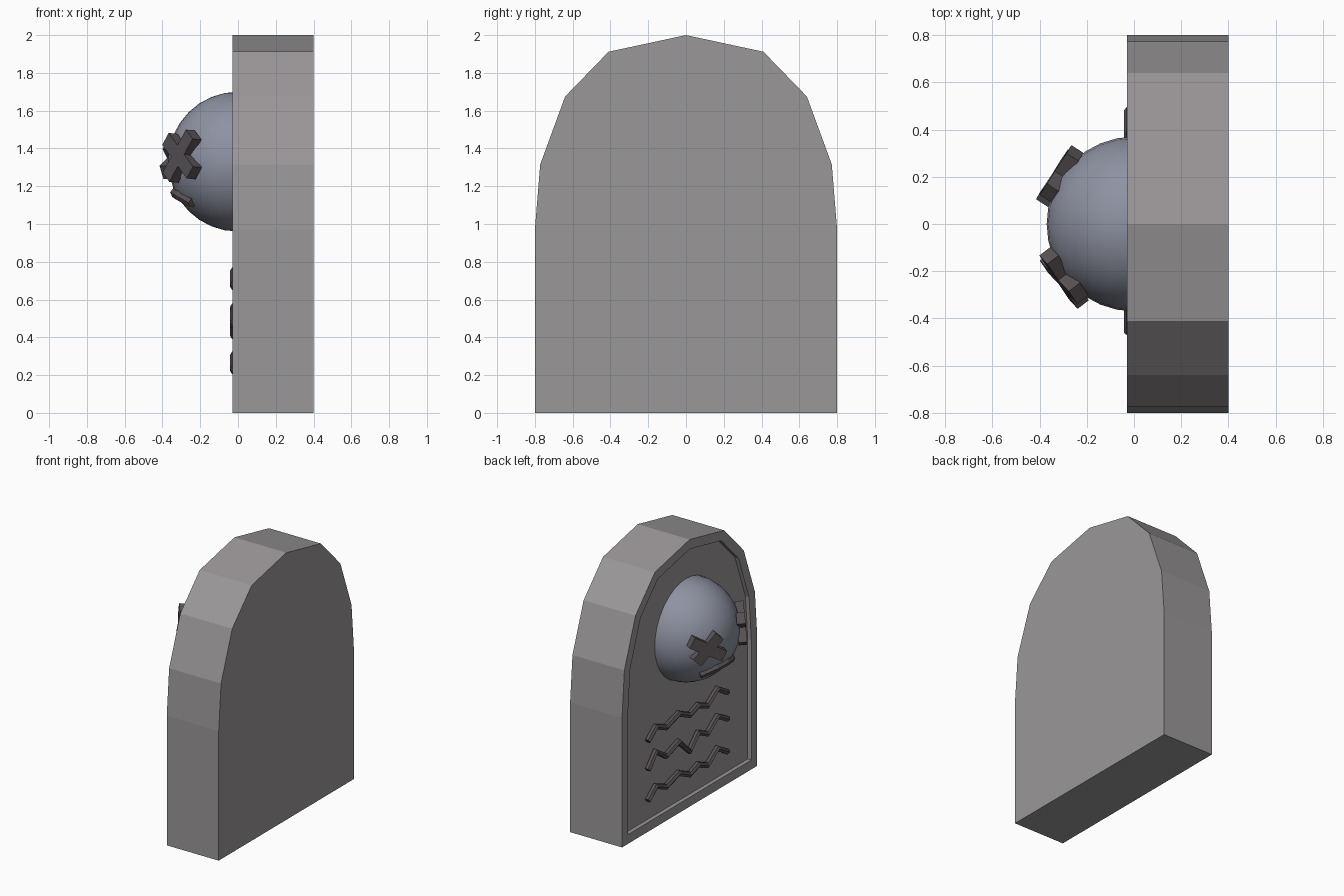
import bpy, bmesh, math
from mathutils import Vector, Matrix

if "Cube" in bpy.data.objects:
    bpy.data.objects.remove(bpy.data.objects["Cube"])


def material(name, rgb):
    m = bpy.data.materials.new(name)
    m.diffuse_color = (*rgb, 1)
    m.use_nodes = True
    m.node_tree.nodes["Principled BSDF"].inputs["Base Color"].default_value = m.diffuse_color
    return m


STONE = material("stone", (0.33, 0.31, 0.32))
HEAD = material("blue_grey", (0.27, 0.29, 0.36))
DARK = material("dark_stone", (0.10, 0.085, 0.092))
CENTRE, R = Vector((0, 0, 1.33)), 0.37


def add_object(name, bm, mat):
    mesh = bpy.data.meshes.new(name)
    bm.to_mesh(mesh)
    bm.free()
    ob = bpy.data.objects.new(name, mesh)
    bpy.context.collection.objects.link(ob)
    mesh.materials.append(mat)
    return ob


# Headstone slab with a recessed front panel
half = [(0.8, 0), (0.8, 0.97), (0.772, 1.315), (0.64, 1.675), (0.41, 1.912)]
profile = half + [(0, 2)] + [(-y, z) for y, z in reversed(half)]
bm = bmesh.new()
face = bm.faces.new([bm.verts.new((0.4, y, z)) for y, z in profile])
ext = bmesh.ops.extrude_face_region(bm, geom=[face], use_keep_orig=True)
bmesh.ops.translate(bm, vec=(-0.43, 0, 0),
                    verts=[g for g in ext["geom"] if isinstance(g, bmesh.types.BMVert)])
bmesh.ops.recalc_face_normals(bm, faces=bm.faces)
front = min(bm.faces, key=lambda f: f.calc_center_median().x)
bmesh.ops.inset_region(bm, faces=[front], thickness=0.07, use_even_offset=True)
front = [f for f in bm.faces if len(f.verts) > 4 and f.calc_center_median().x < 0][0]
ext = bmesh.ops.extrude_discrete_faces(bm, faces=[front])
inner = ext["faces"][0]
bmesh.ops.translate(bm, verts=list(inner.verts), vec=(0.03, 0, 0))
add_object("headstone_slab", bm, STONE)

# Half-ball head emerging from the panel
bm = bmesh.new()
bmesh.ops.create_uvsphere(bm, u_segments=32, v_segments=16, radius=R)
bmesh.ops.bisect_plane(bm, geom=bm.verts[:] + bm.edges[:] + bm.faces[:],
                       plane_co=(0.005, 0, 0), plane_no=(1, 0, 0), clear_outer=True)
for f in bm.faces:
    f.smooth = True
bmesh.ops.translate(bm, verts=bm.verts, vec=CENTRE)
add_object("head_ball", bm, HEAD)


# Crossed bars for the eyes, lying on the ball
def eye(name, position, bars):
    n = (Vector(position) - CENTRE).normalized()
    t = Vector((0, 0, 1)).cross(n).normalized()
    frame = Matrix((t, n.cross(t), n)).transposed().to_4x4()
    frame.translation = CENTRE + n * (R + 0.005)
    bm = bmesh.new()
    for length, angle in bars:
        bmesh.ops.create_cube(bm, size=1, matrix=frame @ Matrix.Rotation(math.radians(angle), 4, 'Z')
                              @ Matrix.Diagonal((length, 0.08, 0.06, 1)))
    add_object(name, bm, DARK)


eye("left_eye", (-0.31, 0.2, 1.34), [(0.27, 150), (0.24, 225)])
eye("right_eye", (-0.305, -0.235, 1.36), [(0.29, -38), (0.29, 52)])


# Thin carved strips: mouth and wavy inscription lines
def strip(name, points, depth):
    cu = bpy.data.curves.new(name, 'CURVE')
    cu.dimensions = '3D'
    cu.bevel_depth = depth
    cu.bevel_resolution = 1
    cu.use_fill_caps = True
    sp = cu.splines.new('POLY')
    sp.points.add(len(points) - 1)
    for p, co in zip(sp.points, points):
        p.co = (*co, 1)
    sp.use_smooth = False
    cu.materials.append(DARK)
    ob = bpy.data.objects.new(name, cu)
    bpy.context.collection.objects.link(ob)


mouth = []
for y in (-0.18, -0.09, 0, 0.09, 0.18):
    z = 1.165 - 1.6 * y * y
    mouth.append((-math.sqrt(R * R - y * y - (z - 1.33) ** 2), y, z))
strip("mouth", mouth, 0.028)

ys = (0.48, 0.39, 0.27, 0.12, -0.01, -0.11, -0.22, -0.34, -0.46)
fine = (0.225, 0.30, 0.25, 0.295, 0.235, 0.27, 0.225, 0.305, 0.235)
bold = (0.455, 0.56, 0.48, 0.53, 0.41, 0.51, 0.46, 0.545, 0.48)
strip("lower_wavy_line", [(-0.02, y, z) for y, z in zip(ys, fine)], 0.023)
strip("middle_wavy_line", [(-0.02, y, z) for y, z in zip(ys, bold)], 0.023)
strip("upper_wavy_line", [(-0.02, y, z + 0.445) for y, z in zip(ys, fine)], 0.023)
